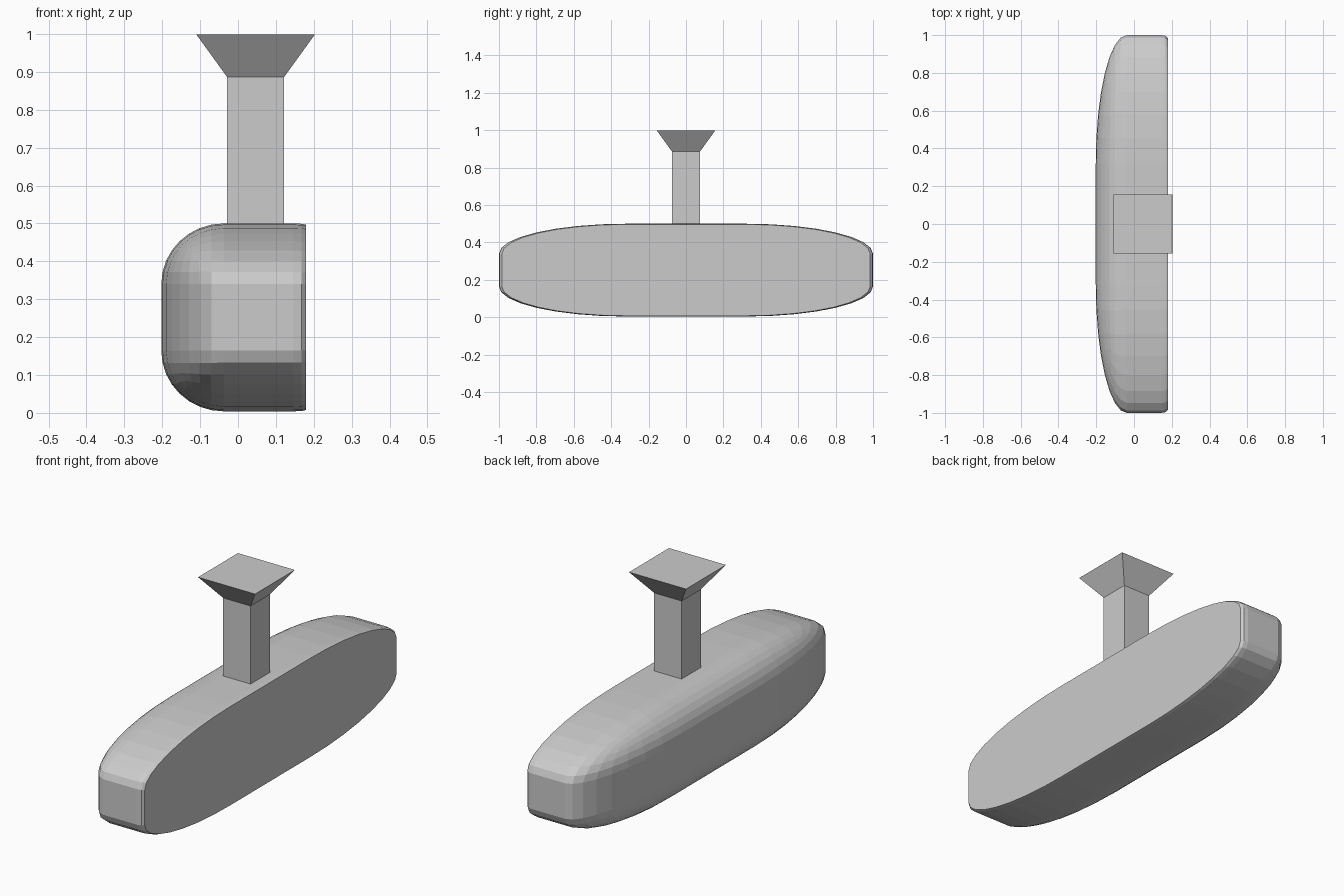
import bpy
import bmesh
from mathutils import Vector

if "Cube" in bpy.data.objects:
    bpy.data.objects.remove(bpy.data.objects["Cube"])


def add_object(name, bm):
    bmesh.ops.recalc_face_normals(bm, faces=bm.faces)
    mesh = bpy.data.meshes.new(name)
    bm.to_mesh(mesh)
    bm.free()
    obj = bpy.data.objects.new(name, mesh)
    bpy.context.collection.objects.link(obj)
    return obj


def tapered_post(name, cx, bottom, top):
    """Square post; bottom and top are (half width, z)."""
    bm = bmesh.new()
    bmesh.ops.create_cube(bm, size=2)
    for v in bm.verts:
        half, z = top if v.co.z > 0 else bottom
        v.co = (cx + v.co.x * half, v.co.y * half, z)
    return add_object(name, bm)


# Mirror housing: box bevelled in a space where the radii are 1, then stretched,
# which gives long elliptical corners
BACK, RIM, GLASS = -0.2025, 0.145, 0.179
radii = Vector((0.165, 0.68, 0.16))
bm = bmesh.new()
bmesh.ops.create_cube(bm, size=2)
for v in bm.verts:
    x = RIM if v.co.x > 0 else BACK
    v.co = (x / radii.x, v.co.y / radii.y, v.co.z * 0.248 / radii.z)
rounded = [e for e in bm.edges if min(v.co.x for v in e.verts) < 0]
bmesh.ops.bevel(bm, geom=rounded, offset=1, offset_type='OFFSET',
                segments=8, profile=0.5, affect='EDGES')
for v in bm.verts:
    v.co = (v.co.x * radii.x, v.co.y * radii.y, 0.252 + v.co.z * radii.z)

# Softly narrowed rim around the flat mirror glass
bm.faces.ensure_lookup_table()
bm.normal_update()
glass = max(bm.faces, key=lambda f: f.calc_center_median().x)
outline = {v: v.co.copy() for v in glass.verts}
base = list(glass.verts)
for x, sy, sz in ((0.168, 0.996, 0.996), (GLASS, 0.985, 0.986)):
    glass = bmesh.ops.extrude_discrete_faces(bm, faces=[glass])["faces"][0]
    for v in glass.verts:
        src = min(outline.values(), key=lambda p: (p.yz - v.co.yz).length)
        v.co = (x, src.y * sy, 0.252 + (src.z - 0.252) * sz)
add_object("mirror_housing", bm)

# Stem and flared windscreen mount
tapered_post("stem", 0.0465, (0.075, 0.47), (0.075, 0.886))
tapered_post("mount", 0.0465, (0.075, 0.886), (0.156, 0.998))
